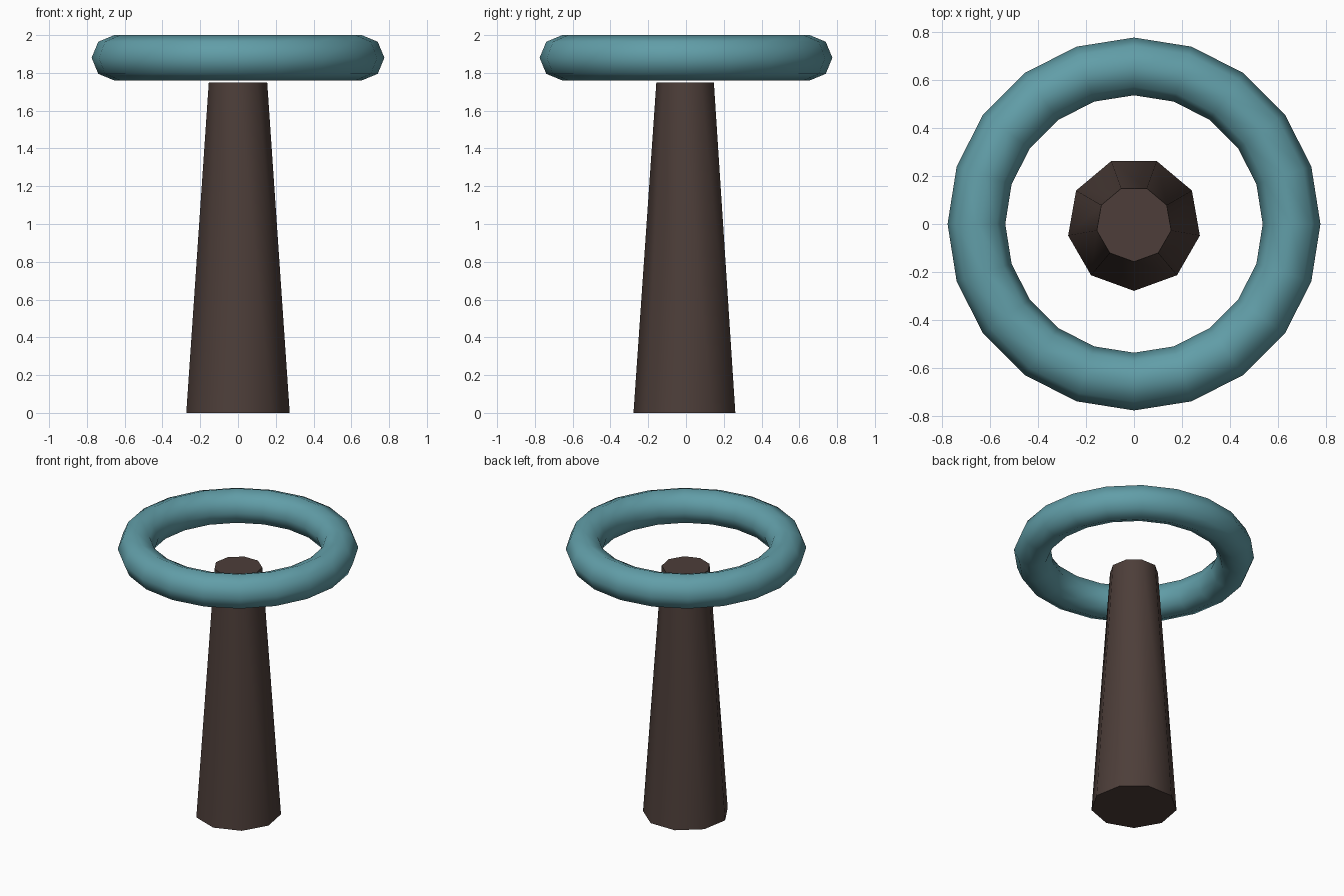
import bpy
from math import pi, radians

if "Cube" in bpy.data.objects:
    bpy.data.objects.remove(bpy.data.objects["Cube"])


def finish(name, color, angle):
    """Name, colour and smooth the active object."""
    obj = bpy.context.object
    obj.name = name
    mat = bpy.data.materials.new(name + "_color")
    mat.diffuse_color = (*color, 1)
    mat.use_nodes = True
    mat.node_tree.nodes["Principled BSDF"].inputs["Base Color"].default_value = mat.diffuse_color
    obj.data.materials.append(mat)
    bpy.ops.object.shade_smooth_by_angle(angle=radians(angle))


# Tapered nine-sided post, one corner pointing to the front
bpy.ops.mesh.primitive_cone_add(vertices=9, radius1=0.278, radius2=0.157, depth=1.75,
                                location=(0, 0, 0.875), rotation=(0, 0, pi))
finish("post", (0.074, 0.048, 0.041), 50)

# Ring hovering around the top of the post
bpy.ops.mesh.primitive_torus_add(major_segments=20, minor_segments=8,
                                 major_radius=0.655, minor_radius=0.12,
                                 location=(0, 0, 1.88))
finish("ring", (0.12, 0.34, 0.39), 60)
